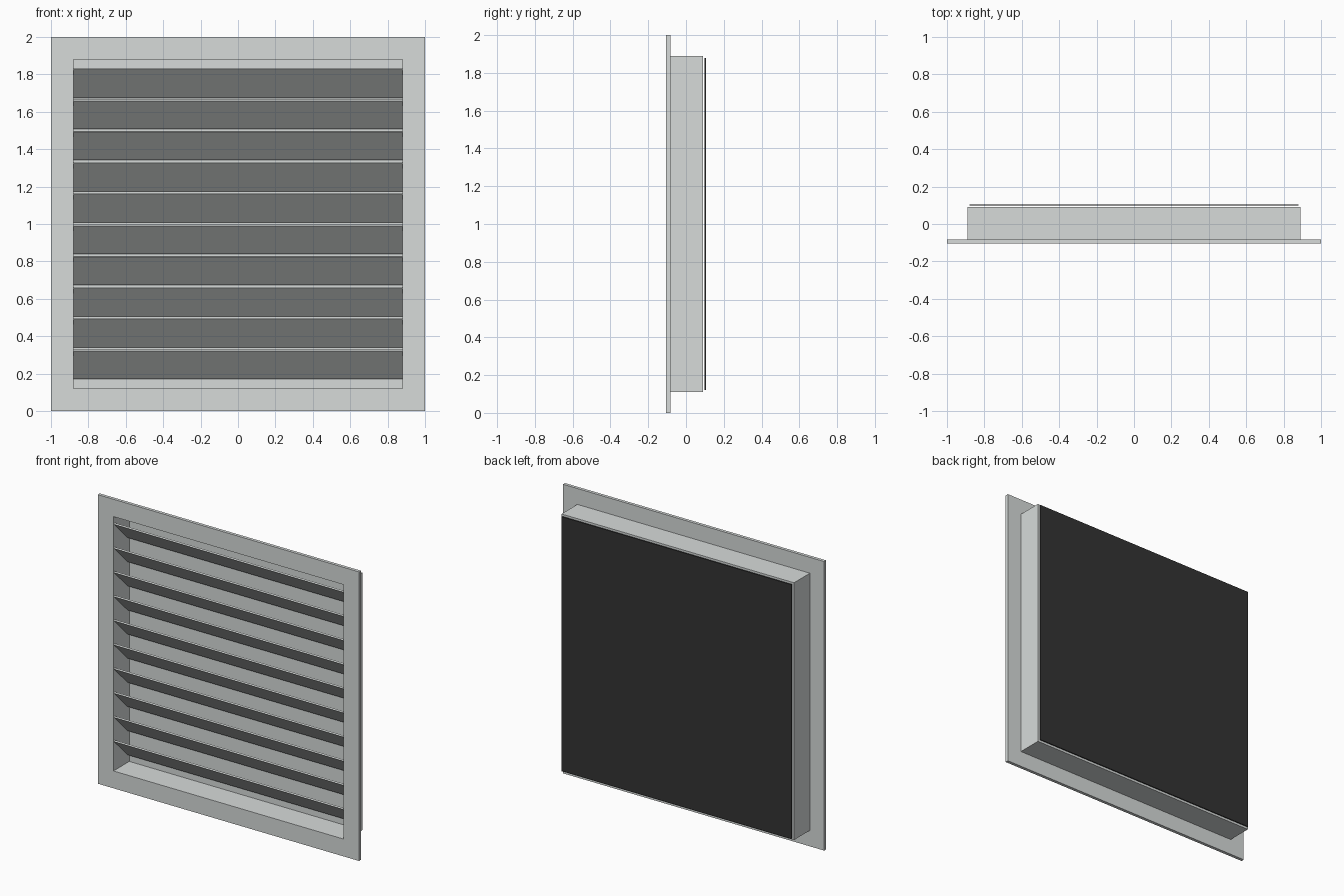
import bpy, bmesh

if "Cube" in bpy.data.objects:
    bpy.data.objects.remove(bpy.data.objects["Cube"])


def material(name, rgb):
    m = bpy.data.materials.new(name)
    m.diffuse_color = (*rgb, 1)
    m.use_nodes = True
    m.node_tree.nodes["Principled BSDF"].inputs["Base Color"].default_value = m.diffuse_color
    return m


GREY = material("light_grey", (0.68, 0.71, 0.70))
DARK = material("dark_grey", (0.033, 0.033, 0.033))


def finish(name, bm, mat):
    bmesh.ops.recalc_face_normals(bm, faces=bm.faces)
    me = bpy.data.meshes.new(name)
    bm.to_mesh(me)
    bm.free()
    me.materials.append(mat)
    ob = bpy.data.objects.new(name, me)
    bpy.context.collection.objects.link(ob)
    return ob


def extrude(name, pts, vec, mat):
    """Prism from a flat outline."""
    bm = bmesh.new()
    f = bm.faces.new([bm.verts.new(p) for p in pts])
    r = bmesh.ops.extrude_face_region(bm, geom=[f])
    bmesh.ops.translate(bm, vec=vec, verts=[v for v in r["geom"] if isinstance(v, bmesh.types.BMVert)])
    return finish(name, bm, mat)


def square(h, y):
    return [(x * h, y, 1 + z * h) for x, z in ((-1, -1), (1, -1), (1, 1), (-1, 1))]


def ring(name, outer, inner, y0, y1, mat):
    """Square frame with mitred corners."""
    bm = bmesh.new()
    loops = [[bm.verts.new(p) for p in square(h, y)]
             for h, y in ((outer, y0), (inner, y0), (inner, y1), (outer, y1))]
    for a, b in zip(loops, loops[1:] + loops[:1]):
        for i in range(4):
            j = (i + 1) % 4
            bm.faces.new((a[i], a[j], b[j], b[i]))
    return finish(name, bm, mat)


# Wall flange and the duct collar behind it
ring("front_flange", 1.0, 0.88, -0.105, -0.083, GREY)
ring("duct_collar", 0.89, 0.88, -0.083, 0.09, GREY)

# Inner backing and the dark rear panel
extrude("backing_plate", square(0.88, 0.068), (0, 0.022, 0), GREY)
extrude("rear_panel", square(0.88, 0.098), (0, 0.007, 0), DARK)

# Ten thin slanted blades: front edge high, rear edge low
for i in range(10):
    z = 1.825 - i * 0.167
    t = 0.007
    pts = [(-0.88, -0.1, z), (-0.88, 0.05, z - 0.15),
           (-0.88, 0.05 + t, z - 0.15 + t), (-0.88, -0.1 + t, z + t)]
    extrude(f"blade_{i + 1}", pts, (1.76, 0, 0), GREY)
